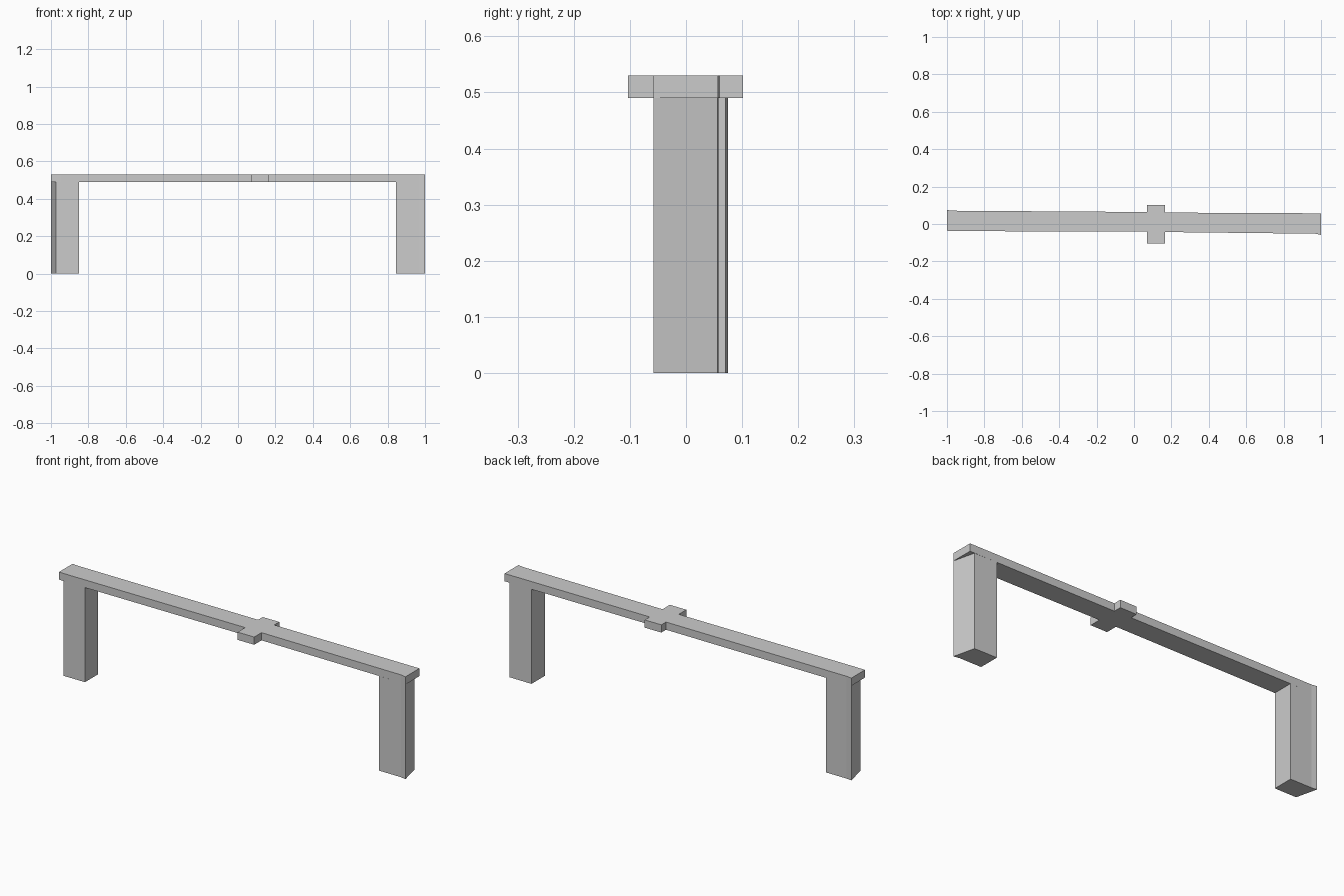
import bpy
import bmesh

if "Cube" in bpy.data.objects:
    bpy.data.objects.remove(bpy.data.objects["Cube"])


def prism(name, outline, z0, z1):
    """Extrude a plan outline (x, y) upwards from z0 to z1."""
    bm = bmesh.new()
    face = bm.faces.new([bm.verts.new((x, y, z0)) for x, y in outline])
    ext = bmesh.ops.extrude_face_region(bm, geom=[face], use_keep_orig=True)
    for v in ext["geom"]:
        if isinstance(v, bmesh.types.BMVert):
            v.co.z = z1
    bmesh.ops.recalc_face_normals(bm, faces=bm.faces[:])
    mesh = bpy.data.meshes.new(name)
    bm.to_mesh(mesh)
    bm.free()
    obj = bpy.data.objects.new(name, mesh)
    bpy.context.collection.objects.link(obj)
    return obj


UNDER, TOP = 0.49, 0.53

# Deck: slightly skewed beam with a cross-shaped widening right of centre
deck = [(-1, 0.075), (-0.97, 0.071), (0.07, 0.064),
        (0.07, 0.102), (0.165, 0.102), (0.165, 0.061),
        (1, 0.057), (1, -0.058), (0.97, -0.052),
        (0.165, -0.043), (0.165, -0.103), (0.07, -0.103),
        (0.07, -0.041), (-0.95, -0.038), (-1, -0.036)]
prism("deck", deck, UNDER, TOP)

# Legs: outer end faces slant inwards, leaving a small deck overhang
left = [(-1, 0.075), (-0.97, 0.071), (-0.85, 0.07),
        (-0.85, -0.038), (-0.973, -0.038)]
right = [(1, -0.058), (0.97, -0.052), (0.845, -0.051),
         (0.845, 0.058), (0.973, 0.056)]
prism("left_leg", left, 0, UNDER)
prism("right_leg", right, 0, UNDER)
